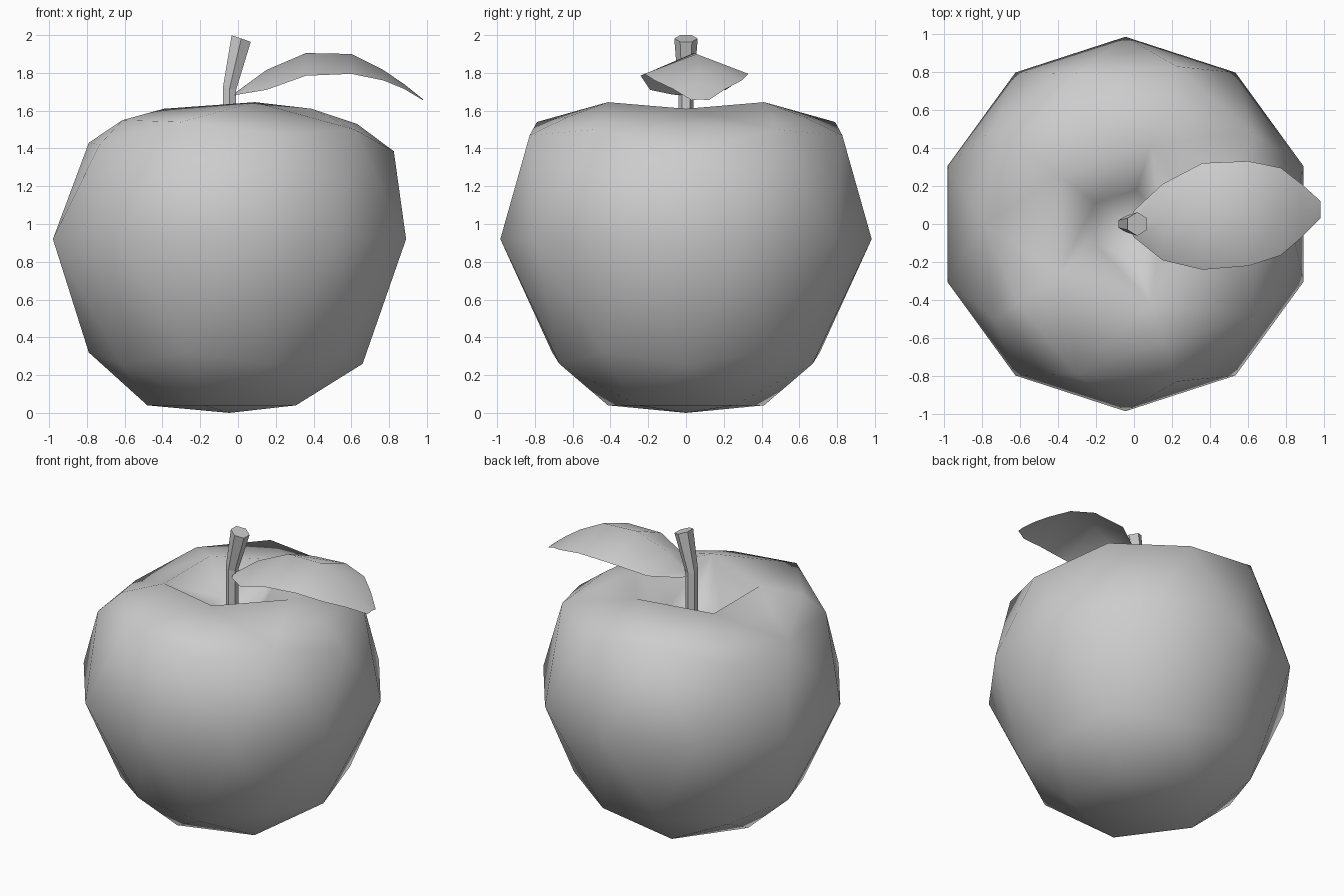
import bpy, bmesh, math
from mathutils import Vector, Matrix

cube = bpy.data.objects.get("Cube")
if cube:
    bpy.data.objects.remove(cube, do_unlink=True)

COLOUR = (0.604, 0.604, 0.604, 1)
grey = bpy.data.materials.new("plain_grey")
grey.use_nodes = True
grey.diffuse_color = COLOUR
grey.node_tree.nodes["Principled BSDF"].inputs["Base Color"].default_value = COLOUR

CX = -0.045  # axis of the fruit and stem


def finish(name, bm, smooth):
    for f in bm.faces:
        f.smooth = smooth
    mesh = bpy.data.meshes.new(name)
    bm.to_mesh(mesh)
    bm.free()
    mesh.materials.append(grey)
    obj = bpy.data.objects.new(name, mesh)
    bpy.context.collection.objects.link(obj)


# Fruit: an icosphere whose rings are reshaped, with a dimple at the top.
# Each ring: sphere height, then (radius, height) from the +x side round to -x.
RINGS = [
    (-1.000, [(0, 0.0)]),
    (-0.851, [(0.435, 0.04)]),
    (-0.526, [(0.705, 0.26)]),
    (-0.447, [(0.745, 0.32)]),
    (0.000, [(0.983, 0.92)]),
    (0.447, [(0.87, 1.385), (0.87, 1.47), (0.85, 1.42)]),    # at 0, 72, 144 degrees
    (0.526, [(0.82, 1.50), (0.83, 1.54), (0.745, 1.43)]),    # at 36, 108, 180 degrees
    (0.649, [(0.675, 1.53), (0.65, 1.57), (0.70, 1.55)]),    # shoulder
    (0.851, [(0.435, 1.61), (0.435, 1.645), (0.43, 1.61)]),  # rim
    (0.925, [(0.19, 1.42)]),                                 # dimple wall
    (1.000, [(0, 1.28)]),
]


def edge_joins(e, za, zb):
    lo, hi = sorted(v.co.z for v in e.verts)
    return abs(lo - za) < 0.02 and abs(hi - zb) < 0.02


bm = bmesh.new()
bmesh.ops.create_icosphere(bm, subdivisions=2, radius=1)
for v in bm.verts:
    v.co.normalize()

# Extra points on the shoulder and halfway down the dimple
for za, zb in ((0.447, 0.851), (0.851, 1.0)):
    bmesh.ops.subdivide_edges(bm, edges=[e for e in bm.edges if edge_joins(e, za, zb)], cuts=1)
bmesh.ops.triangulate(bm, faces=bm.faces[:])
for v in bm.verts:
    options = min(RINGS, key=lambda ring: abs(ring[0] - v.co.z))[1]
    ang = math.atan2(v.co.y, v.co.x)
    r, z = options[min(int(abs(math.degrees(ang)) / 72 + 0.1), len(options) - 1)]
    v.co = (CX + r * math.cos(ang), r * math.sin(ang), z)
bmesh.ops.recalc_face_normals(bm, faces=bm.faces[:])
finish("fruit_body", bm, True)

# Stem: a six-sided tube with one bend; each row is x, z, radius, tilt
bm = bmesh.new()
loops = []
for x, z, r, tilt in ((CX, 1.27, 0.04, 0), (CX, 1.715, 0.041, 6), (0.017, 1.982, 0.062, 19)):
    rot = Matrix.Rotation(math.radians(tilt), 3, 'Y')
    loop = []
    for k in range(6):
        a = math.radians(30 + 60 * k)
        loop.append(bm.verts.new(Vector((x, 0, z)) + rot @ Vector((r * math.cos(a), r * math.sin(a), 0))))
    loops.append(loop)
for lower, upper in zip(loops, loops[1:]):
    for k in range(6):
        n = (k + 1) % 6
        bm.faces.new((lower[k], lower[n], upper[n], upper[k]))
bm.faces.new(loops[-1])
bm.faces.new(loops[0][::-1])
finish("stem", bm, False)

# Leaf: arched sheet with a raised midrib; rows are x, y, half width, rib z, edge z
LEAF = [
    (0.00, 0.00, 0.07, 1.705, 1.685),
    (0.15, 0.01, 0.20, 1.815, 1.71),
    (0.36, 0.04, 0.28, 1.905, 1.785),
    (0.60, 0.055, 0.275, 1.90, 1.795),
    (0.77, 0.065, 0.23, 1.815, 1.76),
    (0.88, 0.07, 0.14, 1.74, 1.715),
    (0.98, 0.075, 0.045, 1.66, 1.655),
]
bm = bmesh.new()
rows = [[bm.verts.new((x, y - w, ze)), bm.verts.new((x, y, zr)), bm.verts.new((x, y + w, ze))]
        for x, y, w, zr, ze in LEAF]
tip = bm.verts.new((-0.035, 0, 1.68))
for i in range(2):
    bm.faces.new((tip, rows[0][i], rows[0][i + 1]))
    for a, b in zip(rows, rows[1:]):
        bm.faces.new((a[i], b[i], b[i + 1], a[i + 1]))
finish("leaf", bm, True)
